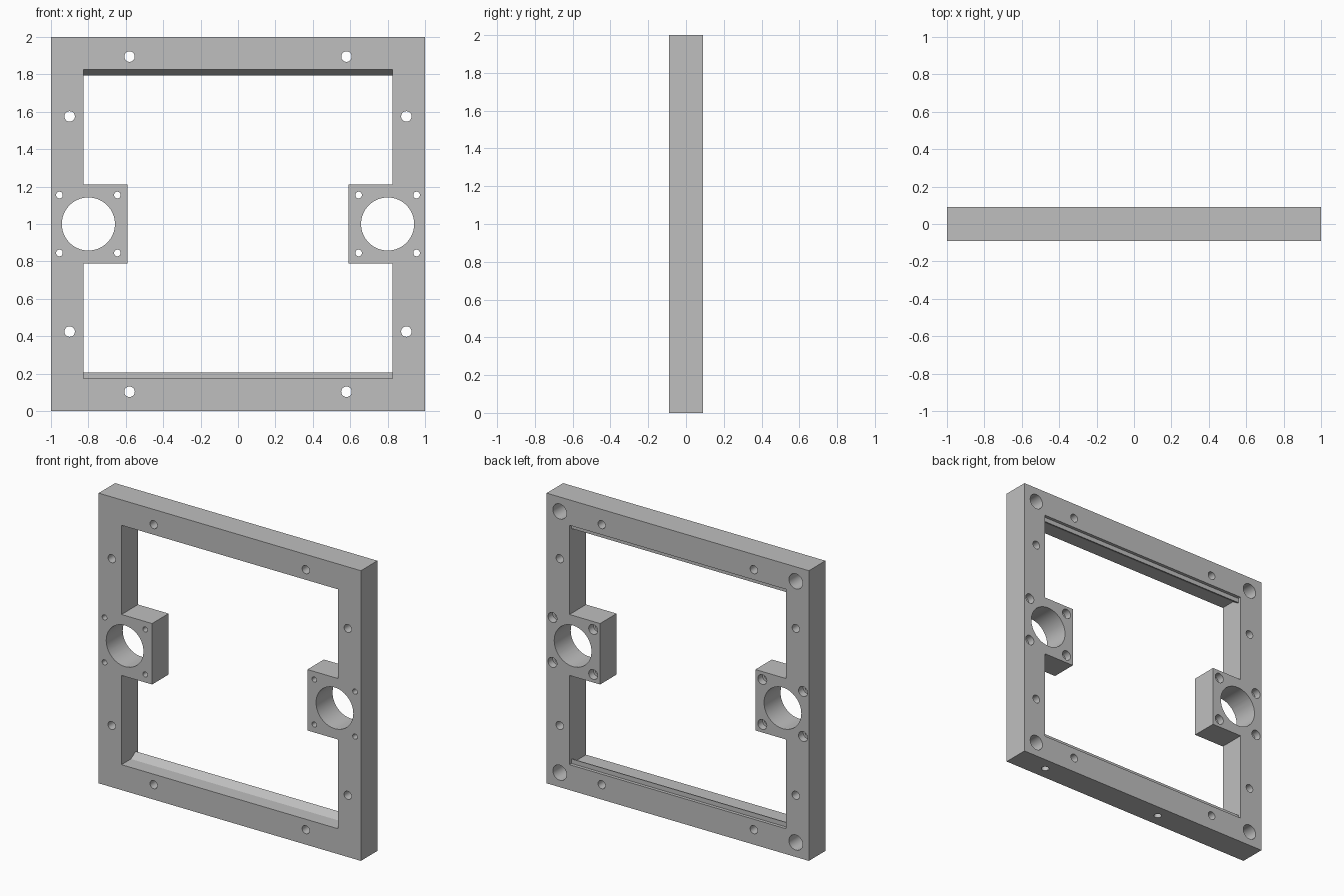
import bpy
import bmesh
from math import pi
from mathutils import Matrix, Vector

old = bpy.data.objects.get("Cube")
if old:
    bpy.data.objects.remove(old, do_unlink=True)

grey = bpy.data.materials.new("plain grey")
grey.use_nodes = True
colour = (0.52, 0.52, 0.52, 1)
grey.diffuse_color = colour
grey.node_tree.nodes["Principled BSDF"].inputs["Base Color"].default_value = colour

HALF_DEPTH = 0.09


def make_object(name, bm):
    bmesh.ops.recalc_face_normals(bm, faces=bm.faces)
    mesh = bpy.data.meshes.new(name)
    bm.to_mesh(mesh)
    bm.free()
    mesh.materials.append(grey)
    obj = bpy.data.objects.new(name, mesh)
    bpy.context.collection.objects.link(obj)
    return obj


def add_box(bm, low, high):
    low, high = Vector(low), Vector(high)
    matrix = Matrix.Translation((low + high) / 2) @ Matrix.Diagonal((*(high - low), 1))
    bmesh.ops.create_cube(bm, size=1, matrix=matrix)


def add_bore(bm, x, z, radius, front=-0.2, back=0.2, sides=40):
    """Cylinder along y between two depths."""
    matrix = Matrix.Translation((x, (front + back) / 2, z)) @ Matrix.Rotation(pi / 2, 4, "X")
    bmesh.ops.create_cone(bm, cap_ends=True, segments=sides, radius1=radius,
                          radius2=radius, depth=back - front, matrix=matrix)


def combine(target, other, operation):
    """Apply a boolean and delete the helper."""
    other.hide_render = True
    mod = target.modifiers.new("combine", "BOOLEAN")
    mod.operation, mod.solver, mod.object = operation, "EXACT", other
    bpy.context.view_layer.update()
    graph = bpy.context.evaluated_depsgraph_get()
    mesh = bpy.data.meshes.new_from_object(target.evaluated_get(graph))
    target.modifiers.clear()
    target.data = mesh
    bpy.data.objects.remove(other, do_unlink=True)


# Outer slab
bm = bmesh.new()
add_box(bm, (-1, -HALF_DEPTH, 0), (1, HALF_DEPTH, 2))
frame = make_object("mounting_frame", bm)

# Opening, whose top and bottom leave a sloped retaining ridge near the back
ridge = [(-0.2, 0.175), (0.012, 0.175), (0.062, 0.206), (0.068, 0.206), (0.068, 0.175), (0.2, 0.175)]
profile = ridge + [(y, 2 - z) for y, z in reversed(ridge)]
bm = bmesh.new()
face = bm.faces.new([bm.verts.new((-0.825, y, z)) for y, z in profile])
side = bmesh.ops.extrude_face_region(bm, geom=[face])["geom"]
bmesh.ops.translate(bm, vec=(1.65, 0, 0),
                    verts=[v for v in side if isinstance(v, bmesh.types.BMVert)])
combine(frame, make_object("opening_cutter", bm), "DIFFERENCE")

# Bearing blocks on both sides
bm = bmesh.new()
add_box(bm, (-0.9, -HALF_DEPTH, 0.79), (-0.592, HALF_DEPTH, 1.21))
add_box(bm, (0.592, -HALF_DEPTH, 0.79), (0.9, HALF_DEPTH, 1.21))
combine(frame, make_object("bearing_blocks", bm), "UNION")

# Main bores, block screw holes and frame screw holes
bm = bmesh.new()
for s in (-1, 1):
    add_bore(bm, s * 0.8, 1, 0.142, sides=64)
    for x in (0.645, 0.955):
        for z in (0.845, 1.155):
            add_bore(bm, s * x, z, 0.018, sides=24)
    for x, z in ((0.58, 0.103), (0.58, 1.895), (0.9, 0.425), (0.9, 1.575)):
        add_bore(bm, s * x, z, 0.028)
combine(frame, make_object("through_hole_cutter", bm), "DIFFERENCE")

# Blind recesses in the back: screw counterbores and corner sockets
bm = bmesh.new()
for s in (-1, 1):
    for x in (0.645, 0.955):
        for z in (0.845, 1.155):
            add_bore(bm, s * x, z, 0.034, front=0.04, sides=32)
    for z in (0.1, 1.9):
        add_bore(bm, s * 0.9, z, 0.052, front=-0.03)
# Two blind holes in the underside
for x in (0.75, -0.2):
    bmesh.ops.create_cone(bm, cap_ends=True, segments=32, radius1=0.025, radius2=0.025,
                          depth=0.2, matrix=Matrix.Translation((x, 0, 0)))
combine(frame, make_object("recess_cutter", bm), "DIFFERENCE")

# Smooth bores, sharp edges
bpy.ops.object.select_all(action="DESELECT")
frame.select_set(True)
bpy.context.view_layer.objects.active = frame
bpy.ops.object.shade_smooth_by_angle(angle=pi / 6)
